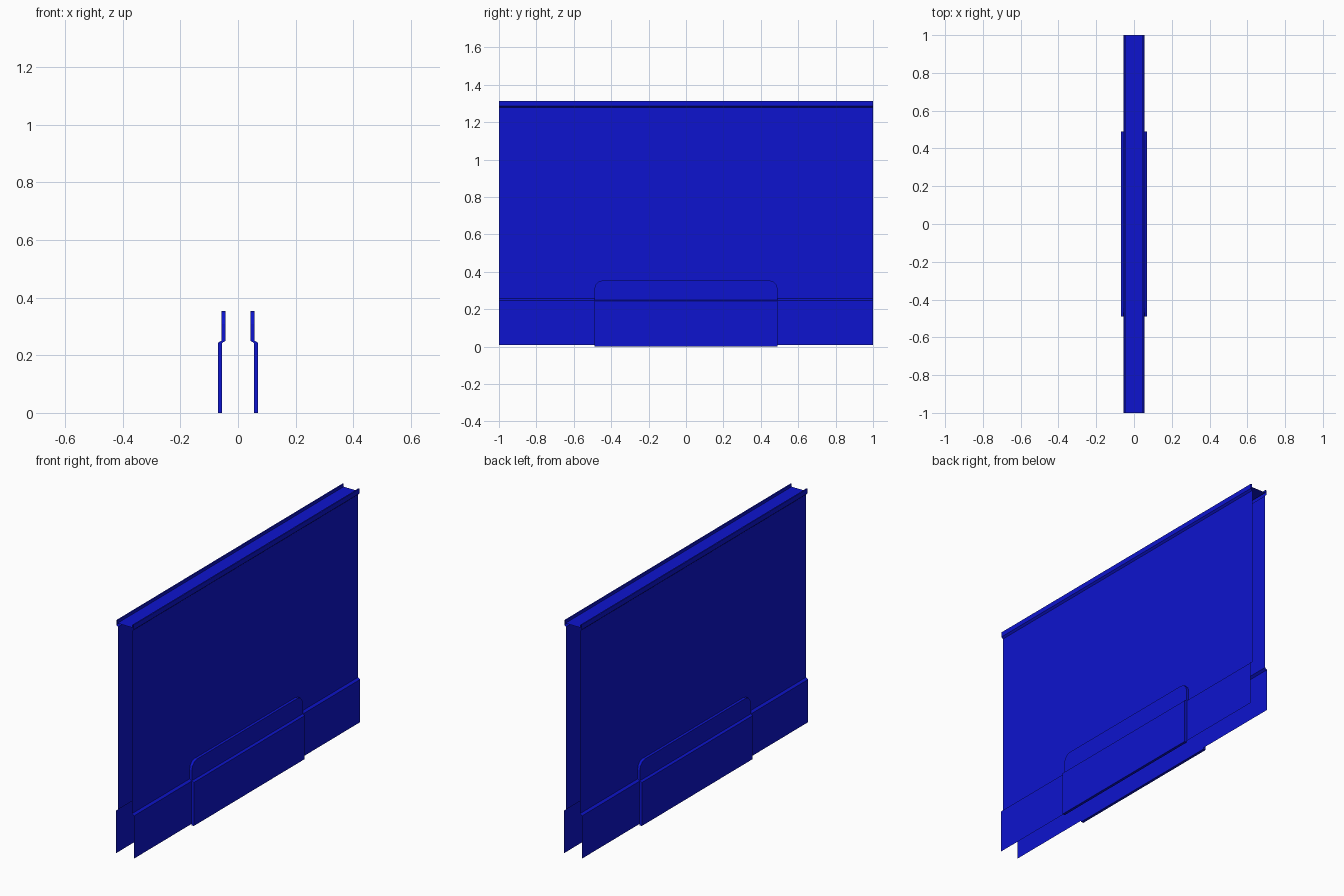
import bpy, bmesh, math

if "Cube" in bpy.data.objects:
    bpy.data.objects.remove(bpy.data.objects["Cube"])

blue = bpy.data.materials.new("blue")
blue.diffuse_color = (0.004, 0.007, 0.62, 1)
blue.use_nodes = True
blue.node_tree.nodes["Principled BSDF"].inputs["Base Color"].default_value = blue.diffuse_color


def make_object(name, verts, faces, closed=False):
    mesh = bpy.data.meshes.new(name)
    mesh.from_pydata(verts, [], faces)
    if closed:
        bm = bmesh.new()
        bm.from_mesh(mesh)
        bmesh.ops.recalc_face_normals(bm, faces=bm.faces)
        bm.to_mesh(mesh)
        bm.free()
    mesh.materials.append(blue)
    obj = bpy.data.objects.new(name, mesh)
    bpy.context.collection.objects.link(obj)
    return obj


# Thin sheet shell: open at the ends and underneath, with flared skirt and top lips
half = [(0.056, 0.008), (0.056, 0.247), (0.043, 0.256), (0.043, 1.278),
        (0.053, 1.287), (0.053, 1.314), (0.046, 1.314), (0.046, 1.298)]
section = half + [(-x, z) for x, z in reversed(half)]
n = len(section)
verts = [(x, y, z) for y in (-1, 1) for x, z in section]
faces = [(i, i + n, i + n + 1, i + 1) for i in range(n - 1)]
faces = [tuple(reversed(f)) for f in faces]
make_object("wall_shell", verts, faces)

# Solid base plates, stepped to follow the skirt, with rounded upper corners
radius = 0.045
height, half_length = 0.354, 0.49
rows = [(0.0, half_length, 0.07), (0.243, half_length, 0.07), (0.25, half_length, 0.058)]
for k in range(4):
    a = math.radians(30 * k)
    rows.append((height - radius + radius * math.sin(a),
                 half_length - radius + radius * math.cos(a), 0.058))
thickness = 0.015


def base_plate(name, side):
    verts, faces = [], []
    for z, w, x in rows:
        verts += [(side * x, -w, z), (side * x, w, z),
                  (side * (x - thickness), w, z), (side * (x - thickness), -w, z)]
    for r in range(len(rows) - 1):
        b = r * 4
        for j in range(4):
            k = (j + 1) % 4
            faces.append((b + j, b + k, b + 4 + k, b + 4 + j))
    t = 4 * (len(rows) - 1)
    faces += [(3, 2, 1, 0), (t, t + 1, t + 2, t + 3)]
    make_object(name, verts, faces, closed=True)


base_plate("base_plate_right", 1)
base_plate("base_plate_left", -1)
